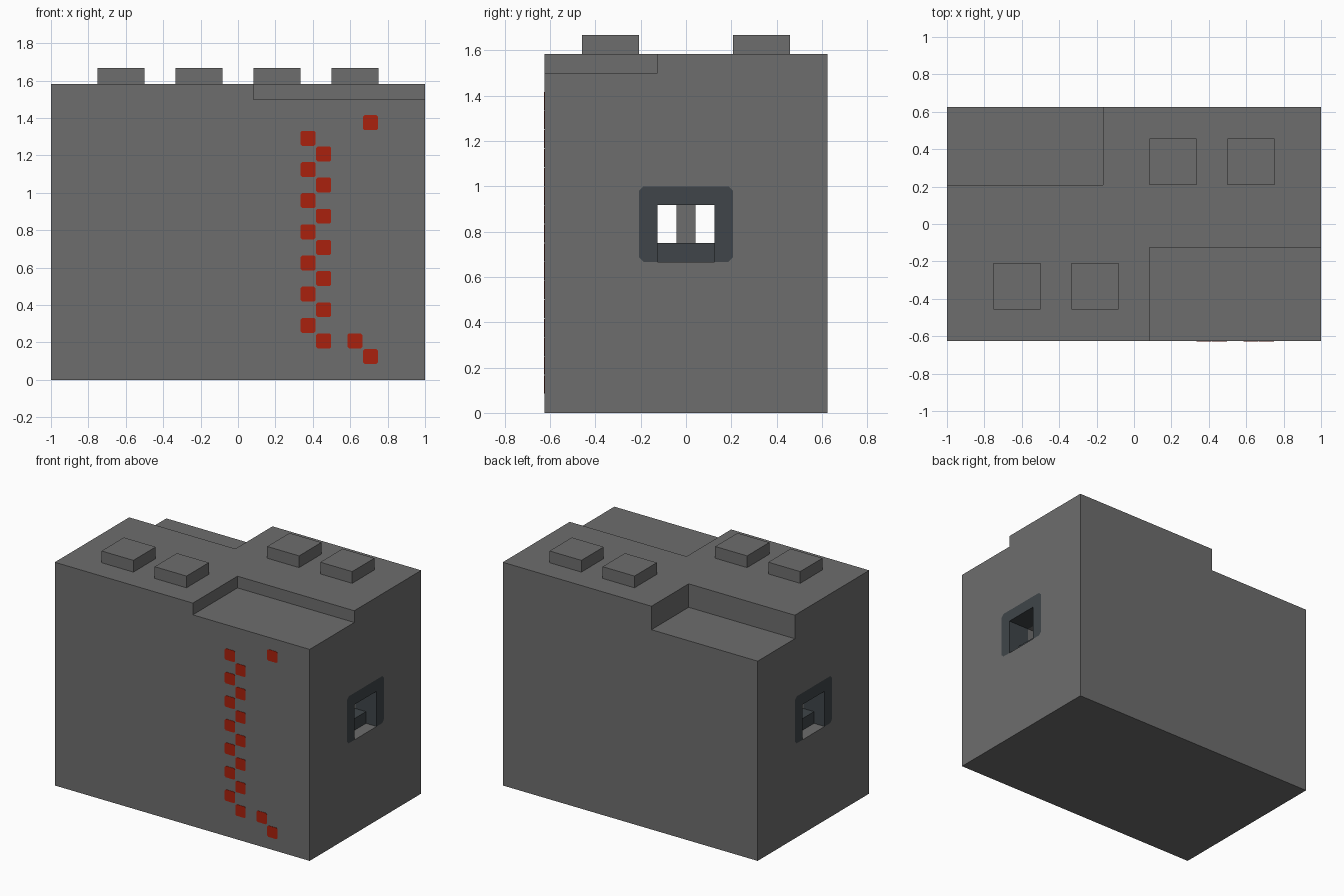
import bpy
import bmesh

U = 1 / 12  # modelling unit

old = bpy.data.objects.get("Cube")
if old:
    bpy.data.objects.remove(old, do_unlink=True)


def material(name, r, g, b):
    m = bpy.data.materials.new(name)
    m.use_nodes = True
    m.diffuse_color = (r, g, b, 1)
    m.node_tree.nodes["Principled BSDF"].inputs["Base Color"].default_value = (r, g, b, 1)
    return m


GREY = material("body grey", 0.155, 0.155, 0.155)
SLATE = material("dark slate", 0.05, 0.06, 0.067)
RED = material("signal red", 0.4, 0.015, 0.004)


def finish(name, bm, mat):
    bmesh.ops.recalc_face_normals(bm, faces=bm.faces)
    mesh = bpy.data.meshes.new(name)
    bm.to_mesh(mesh)
    bm.free()
    mesh.materials.append(mat)
    obj = bpy.data.objects.new(name, mesh)
    bpy.context.collection.objects.link(obj)
    return obj


def box(name, x, y, z, mat=GREY):
    """Box from (low, high) ranges given in modelling units."""
    bm = bmesh.new()
    bmesh.ops.create_cube(bm, size=1)
    for v in bm.verts:
        v.co = [(lo + (c + 0.5) * (hi - lo)) * U for c, (lo, hi) in zip(v.co, (x, y, z))]
    return finish(name, bm, mat)


def prism(name, outline, x, mat=SLATE):
    """Extrude a (y, z) outline along x, all in modelling units."""
    bm = bmesh.new()
    face = bm.faces.new([bm.verts.new((x[0] * U, y * U, z * U)) for y, z in outline])
    moved = bmesh.ops.extrude_face_region(bm, geom=[face])["geom"]
    for v in moved:
        if isinstance(v, bmesh.types.BMVert):
            v.co.x = x[1] * U
    return finish(name, bm, mat)


def cut(target, cutter):
    cutter.hide_render = True
    mod = target.modifiers.new("cut", "BOOLEAN")
    mod.operation = "DIFFERENCE"
    mod.solver = "EXACT"
    mod.object = cutter
    bpy.context.view_layer.objects.active = target
    bpy.ops.object.modifier_apply(modifier=mod.name)
    bpy.data.objects.remove(cutter, do_unlink=True)


# Main block with a stepped corner at the front left and back right
body = box("body", (-12, 12), (-7.5, 7.5), (0, 19))
cut(body, box("front_step_cutter", (1, 13), (-9, -1.5), (18, 20)))
cut(body, box("back_step_cutter", (-13, -2), (2.5, 9), (17, 20)))

# Tunnel through the block, with a wider pocket at each end
cut(body, box("tunnel_cutter", (-13, 13), (-1.5, 1.5), (9, 11)))
C = 0.25  # corner chamfer
half = [(1.5, 8), (2.5 - C, 8), (2.5, 8 + C), (2.5, 12 - C), (2.5 - C, 12)]
outline = half + [(-y, z) for y, z in reversed(half)]
arch = outline + [(-1.5, 11), (1.5, 11)]
for side, s in (("left", 1), ("right", -1)):
    cut(body, prism("pocket_cutter", outline, (10 * s, 13 * s)))
    # Arched surround and recessed sill fill the pocket
    prism(side + "_window_frame", arch, (10 * s, 12 * s))
    box(side + "_window_sill", sorted((10 * s, 11 * s)), (-1.5, 1.5), (8, 9), SLATE)

# Post standing inside the tunnel
box("tunnel_post", (-0.5, 0.5), (-0.5, 0.5), (9, 11))

# Studs on top
for i, (x, y) in enumerate([(-9, -5.5), (-4, -5.5), (1, 2.5), (6, 2.5)]):
    box(f"stud_{i + 1}", (x, x + 3), (y, y + 3), (19, 20))

# Red zigzag of thin plates on the front
spots = [(4.5 + i % 2, 15.5 - i) for i in range(14)]
spots += [(8.5, 16.5), (7.5, 2.5), (8.5, 1.5)]
H = 0.48
for i, (x, z) in enumerate(spots):
    tile = box(f"red_tile_{i + 1}", (x - H, x + H), (-7.53, -7.5), (z - H, z + H), RED)
    bm = bmesh.new()
    bm.from_mesh(tile.data)
    edges = [e for e in bm.edges if abs(e.verts[0].co.y - e.verts[1].co.y) > 0.001]
    bmesh.ops.bevel(bm, geom=edges, offset=0.008, segments=1, affect="EDGES")
    bm.to_mesh(tile.data)
    bm.free()
